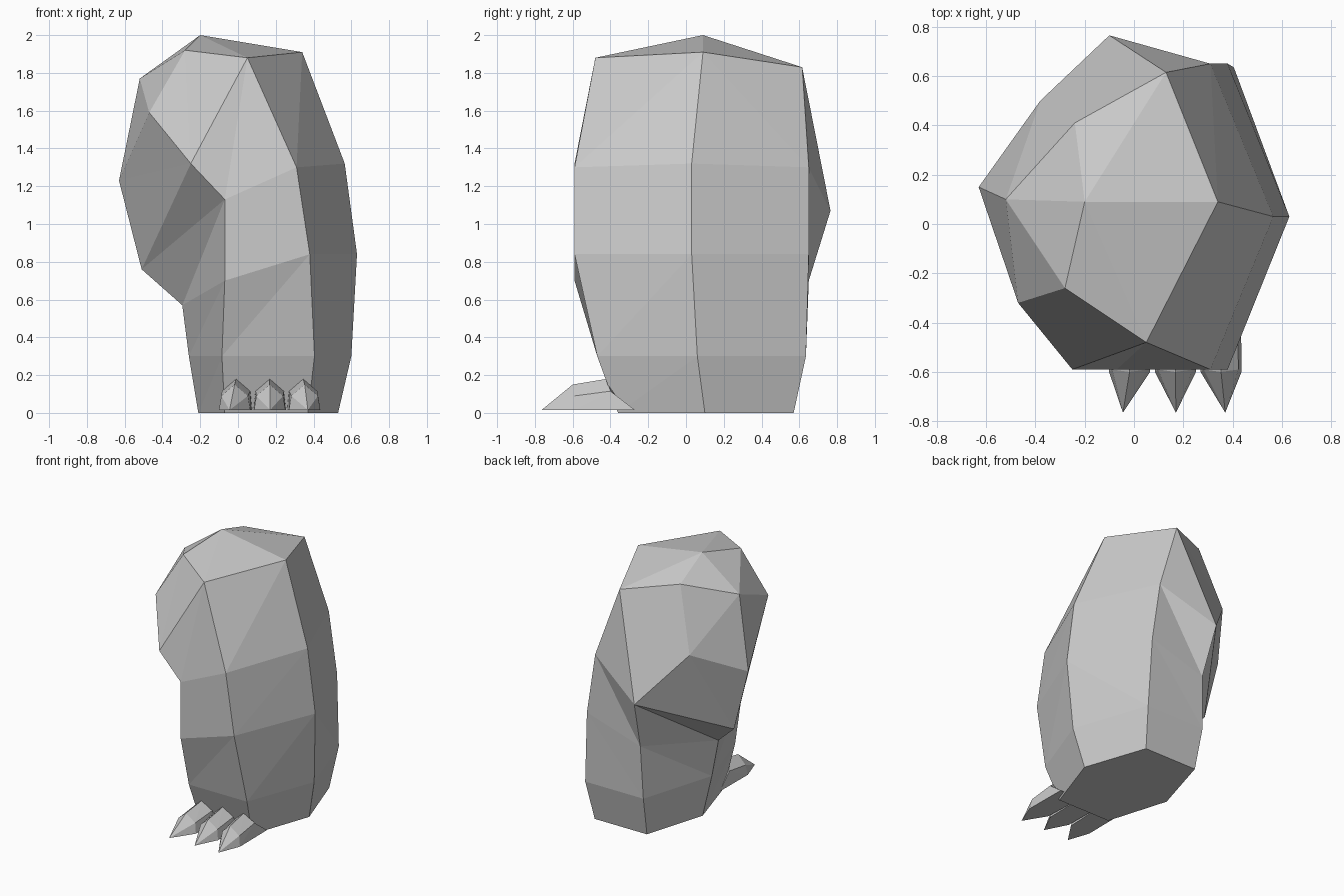
import bpy, bmesh

if "Cube" in bpy.data.objects:
    bpy.data.objects.remove(bpy.data.objects["Cube"])


def loft(name, rings, tip=None, cap_end=True):
    """Skin closed rings; diagonals mirror between the two halves."""
    bm = bmesh.new()
    vs = [[bm.verts.new(p) for p in r] for r in rings]
    n = len(rings[0])
    for lo, hi in zip(vs, vs[1:]):
        for i in range(n):
            j = (i + 1) % n
            a, b, c, d = lo[i], lo[j], hi[j], hi[i]
            tris = [(a, b, d), (b, c, d)] if i < n // 2 else [(a, b, c), (a, c, d)]
            for t in tris:
                bm.faces.new(t)
    bm.faces.new(vs[0])
    if tip:
        t = bm.verts.new(tip)
        for i in range(n):
            bm.faces.new((vs[-1][i], vs[-1][(i + 1) % n], t))
    elif cap_end:
        r, fr, fl, l, bl, br = vs[-1]
        bm.faces.new((r, fr, l))
        bm.faces.new((r, l, br))
        bm.faces.new((fr, fl, l))
    bmesh.ops.remove_doubles(bm, verts=bm.verts, dist=0.0005)
    bmesh.ops.dissolve_degenerate(bm, dist=0.0005, edges=bm.edges)
    bmesh.ops.recalc_face_normals(bm, faces=bm.faces)
    mesh = bpy.data.meshes.new(name)
    bm.to_mesh(mesh)
    bm.free()
    ob = bpy.data.objects.new(name, mesh)
    bpy.context.collection.objects.link(ob)
    return ob


def hexagon(right, mid_r, mid_l, left, y_mid, y_front, y_back):
    """Ring given as (x, z) pairs: right, front/back right, front/back left, left."""
    pt = lambda p, y: (p[0], y, p[1])
    return [pt(right, y_mid), pt(mid_r, y_front), pt(mid_l, y_front),
            pt(left, y_mid), pt(mid_l, y_back), pt(mid_r, y_back)]


# Leg: six-sided tube that leans over into the thigh
leg_rings = [
    hexagon((.53, 0), (.37, 0), (-.07, 0), (-.21, 0), .10, -.36, .57),
    hexagon((.60, .30), (.405, .30), (-.085, .30), (-.26, .30), .06, -.47, .635),
    hexagon((.63, .84), (.38, .84), (-.07, .70), (-.295, .57), .03, -.59, .65),
    [(.565, .03, 1.32), (.31, -.59, 1.30), (-.07, -.59, 1.13),
     (-.51, .15, .76), (-.10, .765, 1.07), (.31, .65, 1.30)],
    [(.34, .09, 1.91), (.05, -.48, 1.88), (-.25, -.59, 1.32),
     (-.63, .15, 1.23), (-.38, .50, 1.42), (.13, .615, 1.83)],
    [(-.20, .09, 2.0), (-.28, -.26, 1.92), (-.47, -.32, 1.59),
     (-.52, .10, 1.77), (-.52, .10, 1.77), (-.24, .41, 1.89)],
]
loft("leg", leg_rings)


def claw_ring(cx, w, y_low, y_side, y_top, z_side, z_top):
    return [(cx + w, y_low, .015), (cx + w * .85, y_side, z_side), (cx, y_top, z_top),
            (cx - w * .85, y_side, z_side), (cx - w, y_low, .015)]


# Claws: three pointed toes fanning slightly outward
for name, base, front, tip in (("left", -.01, -.018, -.045),
                               ("middle", .168, .168, .17),
                               ("right", .345, .353, .37)):
    loft("claw_" + name,
         [claw_ring(base, .088, -.27, -.40, -.42, .115, .18),
          claw_ring(front, .083, -.60, -.59, -.60, .09, .15)],
         tip=(tip, -.765, .015))
